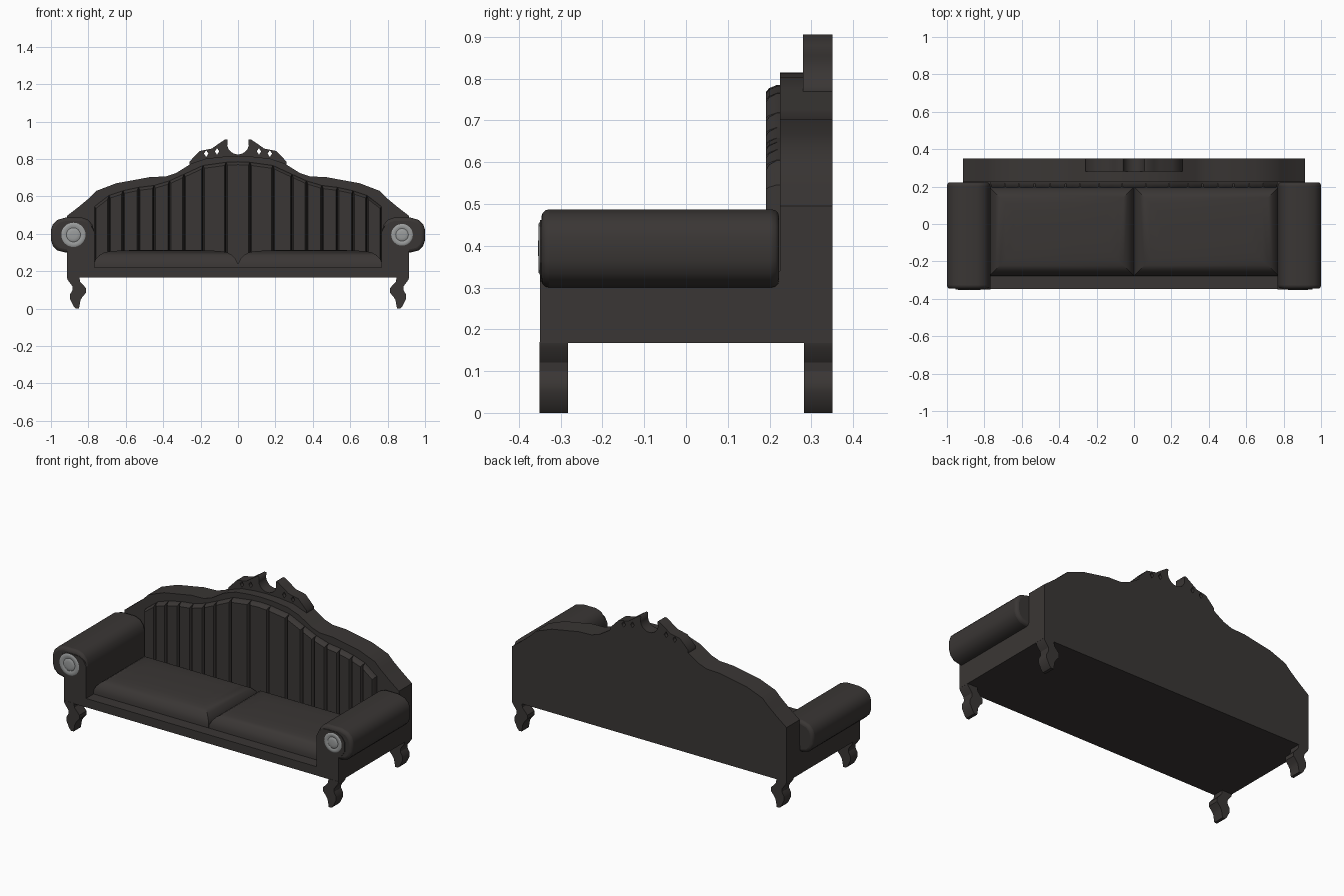
import bpy, bmesh, math
from mathutils import Vector

if "Cube" in bpy.data.objects:
    bpy.data.objects.remove(bpy.data.objects["Cube"])


def material(name, rgb):
    m = bpy.data.materials.new(name)
    m.diffuse_color = (*rgb, 1)
    m.use_nodes = True
    m.node_tree.nodes["Principled BSDF"].inputs["Base Color"].default_value = m.diffuse_color
    return m


DARK = material("dark_upholstery", (0.042, 0.037, 0.035))
METAL = material("grey_metal", (0.33, 0.34, 0.34))


def finish(bm, name, mat=DARK, smooth=None, bevel=0, segments=3):
    bmesh.ops.recalc_face_normals(bm, faces=bm.faces)
    me = bpy.data.meshes.new(name)
    bm.to_mesh(me)
    bm.free()
    ob = bpy.data.objects.new(name, me)
    bpy.context.collection.objects.link(ob)
    me.materials.append(mat)
    if bevel:
        b = ob.modifiers.new("bevel", "BEVEL")
        b.width, b.segments, b.limit_method = bevel, segments, "ANGLE"
        b.angle_limit = math.radians(50)
    if smooth:
        bpy.ops.object.select_all(action="DESELECT")
        ob.select_set(True)
        bpy.context.view_layer.objects.active = ob
        bpy.ops.object.shade_smooth_by_angle(angle=math.radians(smooth))
    return ob


def loft(name, loops, **kw):
    """Skin a stack of equal-length closed loops and cap both ends."""
    bm = bmesh.new()
    rings = [[bm.verts.new(p) for p in loop] for loop in loops]
    n = len(rings[0])
    for a, b in zip(rings, rings[1:]):
        for i in range(n):
            j = (i + 1) % n
            bm.faces.new((a[i], a[j], b[j], b[i]))
    bm.faces.new(rings[0])
    bm.faces.new(rings[-1])
    return finish(bm, name, **kw)


def prism(name, outline, y0, y1, side=1, **kw):
    """Extrude an x-z outline along y."""
    return loft(name, [[(side * x, y, z) for x, z in outline] for y in (y0, y1)], **kw)


def mirrored(half):
    return half + [(-x, z) for x, z in reversed(half) if x > 0]


# Seat base
prism("seat_base", [(-.915, .167), (.915, .167), (.915, .22), (-.915, .22)], -.348, .35)

# Scalloped back frame
back = [(.915, .167), (.915, .495), (.85, .545), (.79, .595), (.755, .63), (.65, .67),
        (.54, .69), (.47, .703), (.385, .706), (.33, .725), (.25, .775), (.17, .802),
        (.08, .812), (0, .815)]
prism("back_frame", mirrored(back), .225, .35, smooth=25)

# Pierced crest: an outline with a round notch, plus four diamond holes
half = [(.26, .74), (.26, .785), (.205, .842), (.14, .855), (.105, .88), (.068, .905), (.056, .905)]
arc = [(.058 * math.cos(a), .88 + .056 * math.sin(a))
       for a in [math.radians(-165 * i / 12 - 7.5) for i in range(13)]]
outline = half + arc + [(-x, z) for x, z in reversed(half)]
loops = [outline]
for cx, cz in ((.17, .828), (.112, .84), (-.112, .84), (-.17, .828)):
    loops.append([(cx + .012, cz), (cx, cz + .018), (cx - .012, cz), (cx, cz - .018)])
cu = bpy.data.curves.new("crest", "CURVE")
cu.dimensions, cu.fill_mode, cu.extrude = "2D", "BOTH", .035
for loop in loops:
    s = cu.splines.new("POLY")
    s.points.add(len(loop) - 1)
    for p, (x, z) in zip(s.points, loop):
        p.co = (x, z, 0, 1)
    s.use_cyclic_u = True
crest = bpy.data.objects.new("crest", cu)
bpy.context.collection.objects.link(crest)
crest.location.y = .315
crest.rotation_euler.x = math.pi / 2
cu.materials.append(DARK)
bpy.ops.object.select_all(action="DESELECT")
crest.select_set(True)
bpy.context.view_layer.objects.active = crest
bpy.ops.object.convert(target="MESH")

# Channelled back padding: vertical strips with sloped edges
top = [(0, .785), (.064, .782), (.187, .765), (.289, .718), (.366, .683), (.449, .658),
       (.532, .648), (.615, .63), (.69, .605), (.768, .545)]


def top_z(x):
    x = abs(x)
    for (x0, z0), (x1, z1) in zip(top, top[1:]):
        if x <= x1:
            return z0 + (z1 - z0) * (x - x0) / (x1 - x0)
    return top[-1][1]


edges = [-x for x, _ in reversed(top[1:])] + [x for x, _ in top[1:]]
for i, (a, b) in enumerate(zip(edges, edges[1:])):
    rows = []
    for y, inset, drop in ((.24, .0, 0), (.218, .001, 0), (.199, .004, .008), (.192, .009, .016)):
        l, r = a + inset, b - inset
        rows.append([(l, y, .2), (r, y, .2), (r, y, top_z(r) - drop),
                     ((l + r) / 2, y, top_z((l + r) / 2) - drop), (l, y, top_z(l) - drop)])
    loft(f"back_channel_{i + 1}", rows, smooth=30)

# Pillow-topped seat cushions
for side, label in ((-1, "left"), (1, "right")):
    rings = []
    for d, z in ((0, .21), (0, .24), (.012, .265), (.03, .285), (.055, .299),
                 (.085, .306), (.14, .310), (.2, .312)):
        x0, x1, y0, y1 = .001 + d, .772 - d, -.277 + d, .197 - d
        rings.append([(side * x, y, z) for x, y in ((x0, y0), (x1, y0), (x1, y1), (x0, y1))])
    loft(f"{label}_cushion", rings, smooth=35)

# Arms, rosettes and legs on both sides
roll = [(.768, .30), (.768, .41), (.778, .447), (.80, .474), (.835, .487), (.92, .487),
        (.965, .474), (.99, .45), (1.0, .42), (1.0, .365), (.99, .335), (.965, .31), (.925, .30)]
panel = [(.768, .167), (.768, .41), (.785, .443), (.815, .462), (.90, .462), (.935, .445),
         (.955, .415), (.955, .36), (.935, .33), (.915, .315), (.915, .167)]
leg = [(.915, .17), (.912, .155), (.886, .12), (.884, .10), (.898, .075), (.898, .05),
       (.878, .01), (.868, 0), (.850, 0), (.842, .045), (.832, .062), (.812, .085),
       (.812, .108), (.845, .145), (.848, .17)]
for side, label in ((-1, "left"), (1, "right")):
    prism(f"{label}_arm_roll", roll, -.346, .223, side, smooth=35, bevel=.018)
    prism(f"{label}_arm_front", panel, -.349, -.32, side)
    prism(f"{label}_arm_base", [(.768, .167), (.915, .167), (.915, .34), (.768, .34)],
          -.348, .30, side)
    # Rosette turned about the y axis
    cx, r = (-.88, .065) if side < 0 else (.877, .058)
    rings = []
    for k, y in ((1, -.34), (1, -.349), (.9, -.3525), (.72, -.3515), (.58, -.3495),
                 (.52, -.352), (.3, -.3535), (.1, -.354)):
        rings.append([(cx + k * r * math.cos(t), y, .394 + k * r * math.sin(t))
                      for t in [math.tau * i / 32 for i in range(32)]])
    loft(f"{label}_rosette", rings, mat=METAL, smooth=40)
    for y, where in ((-.35, "front"), (.282, "back")):
        prism(f"{label}_{where}_leg", leg, y, y + .068, side, smooth=30)
